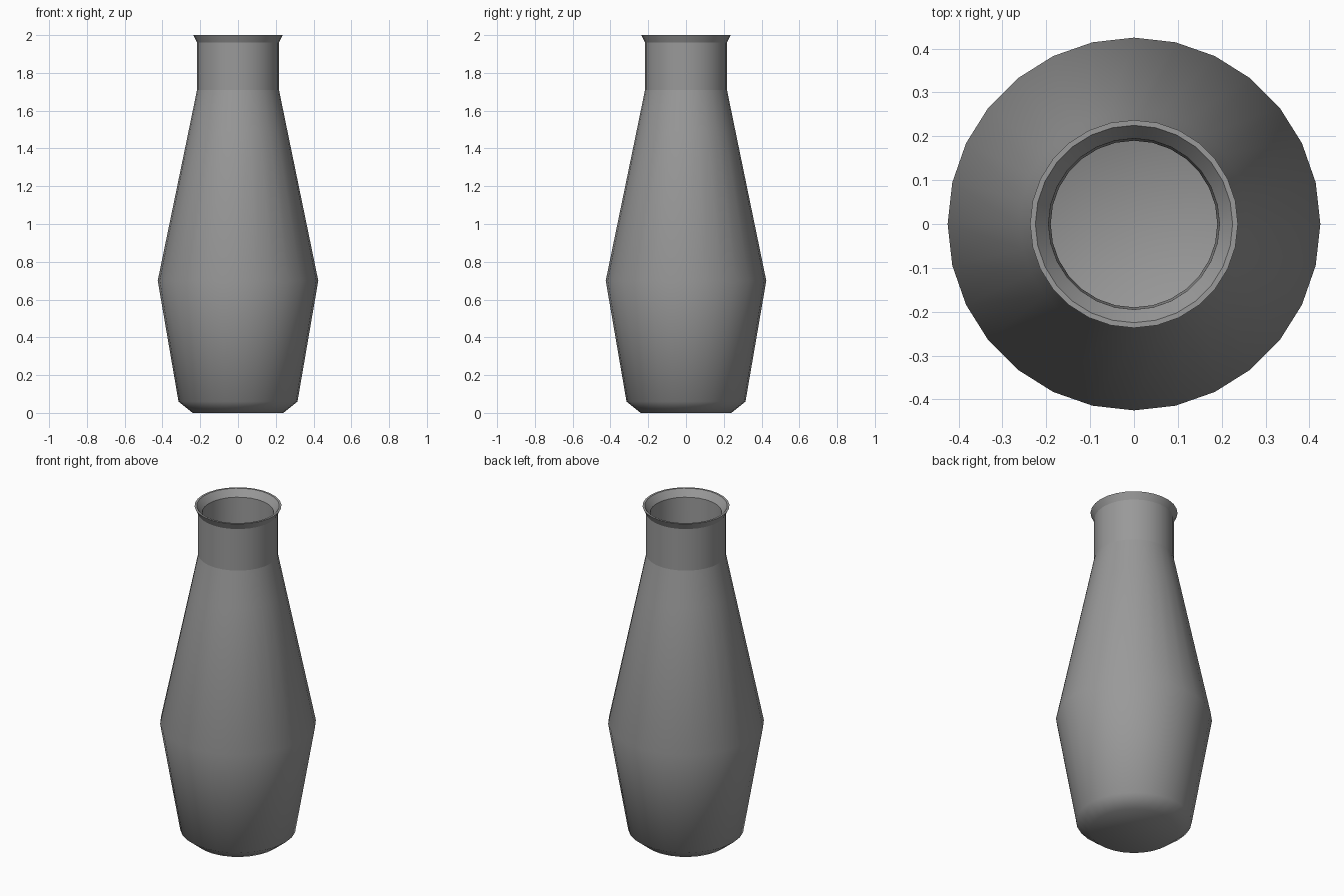
import bpy, bmesh, math

cube = bpy.data.objects.get("Cube")
if cube:
    bpy.data.objects.remove(cube, do_unlink=True)

SIDES = 28

# One flat grey for the whole bottle
grey = bpy.data.materials.new("bottle grey")
grey.use_nodes = True
colour = (0.32, 0.32, 0.32, 1)
grey.diffuse_color = colour
grey.node_tree.nodes["Principled BSDF"].inputs["Base Color"].default_value = colour

# Profile (radius, height, sharp ring): up the outside, over the rim, down inside
profile = [
    (0.24, 0.0, False),     # foot
    (0.315, 0.06, False),
    (0.425, 0.70, False),   # belly
    (0.26, 1.50, False),
    (0.217, 1.71, True),    # shoulder meets neck
    (0.217, 1.96, True),    # lip
    (0.237, 2.0, True),
    (0.225, 2.0, True),     # inside of the rim
    (0.195, 1.96, True),
    (0.19, 1.71, True),
    (0.235, 1.50, False),
    (0.40, 0.70, False),
    (0.295, 0.08, False),
    (0.23, 0.03, False),    # inside floor
]


def lathe(name, points, material):
    bm = bmesh.new()
    rings = []
    for radius, z, _ in points:
        angles = [2 * math.pi * i / SIDES for i in range(SIDES)]
        rings.append([bm.verts.new((radius * math.cos(a), radius * math.sin(a), z))
                      for a in angles])
    for low, high in zip(rings, rings[1:]):
        for i in range(SIDES):
            j = (i + 1) % SIDES
            bm.faces.new((low[i], low[j], high[j], high[i]))
    bm.faces.new(list(reversed(rings[0])))
    bm.faces.new(rings[-1])
    for face in bm.faces:
        face.smooth = True
    # Keep a crisp edge around the marked rings
    for ring, (_, _, sharp) in zip(rings, points):
        if sharp:
            for i in range(SIDES):
                bm.edges.get((ring[i], ring[(i + 1) % SIDES])).smooth = False
    mesh = bpy.data.meshes.new(name)
    bm.to_mesh(mesh)
    bm.free()
    mesh.materials.append(material)
    obj = bpy.data.objects.new(name, mesh)
    bpy.context.collection.objects.link(obj)
    return obj


lathe("bottle", profile, grey)
